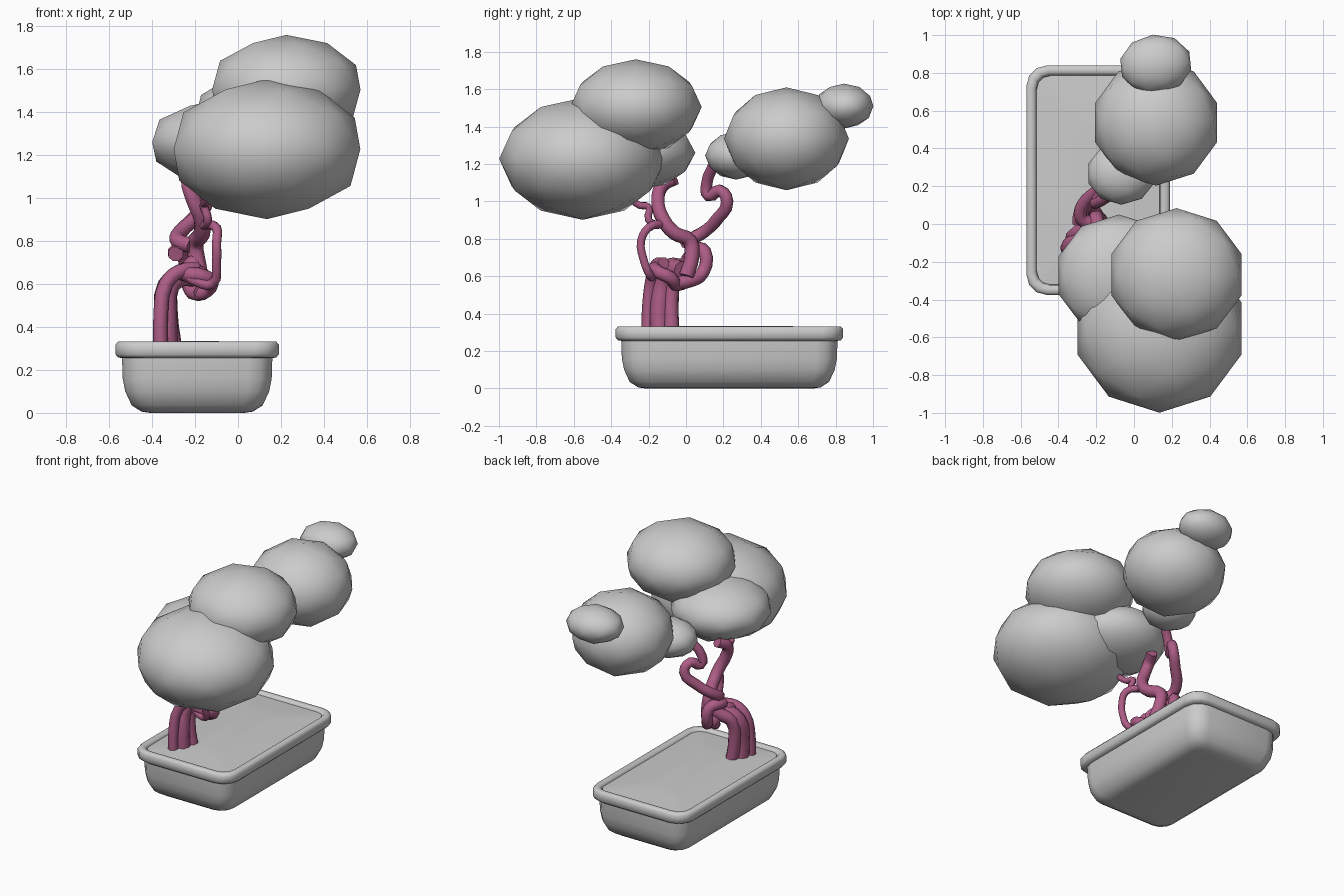
import bpy, bmesh, math

PX, PY, HX, HY = -0.19, 0.232, 0.38, 0.608   # pot centre and half sizes

def rounded_ring(inset, z, radius):
    hx, hy = HX - inset, HY - inset
    pts = []
    for i, (sx, sy) in enumerate([(1, 1), (-1, 1), (-1, -1), (1, -1)]):
        for k in range(4):
            a = math.radians(90 * i + 30 * k)
            pts.append((PX + sx * (hx - radius) + radius * math.cos(a),
                        PY + sy * (hy - radius) + radius * math.sin(a), z))
    return pts

def loft(name, profile, angle):
    bm = bmesh.new()
    rings = [[bm.verts.new(p) for p in rounded_ring(*r)] for r in profile]
    n = len(rings[0])
    for a, b in zip(rings, rings[1:]):
        for i in range(n):
            bm.faces.new((a[i], a[(i + 1) % n], b[(i + 1) % n], b[i]))
    bm.faces.new(rings[0][::-1])
    bm.faces.new(rings[-1])
    bmesh.ops.recalc_face_normals(bm, faces=bm.faces)
    me = bpy.data.meshes.new(name)
    bm.to_mesh(me)
    bm.free()
    ob = bpy.data.objects.new(name, me)
    bpy.context.collection.objects.link(ob)
    bpy.ops.object.select_all(action='DESELECT')
    ob.select_set(True)
    bpy.context.view_layer.objects.active = ob
    bpy.ops.object.shade_smooth_by_angle(angle=math.radians(angle))
    return ob

# Pot: rounded bowl with a rolled rim (inset, height, corner radius)
loft("pot", [(0.16, 0.0, 0.06), (0.12, 0.006, 0.08), (0.075, 0.035, 0.09),
             (0.045, 0.10, 0.10), (0.033, 0.16, 0.11), (0.03, 0.255, 0.11),
             (0.012, 0.258, 0.11), (0.0, 0.272, 0.11), (0.0, 0.318, 0.11),
             (0.012, 0.332, 0.10), (0.04, 0.332, 0.08), (0.052, 0.318, 0.07),
             (0.06, 0.27, 0.07)], 50)

# Soil: very slightly mounded bed
loft("soil", [(0.055, 0.28, 0.07), (0.055, 0.316, 0.07), (0.17, 0.326, 0.06),
              (0.30, 0.335, 0.04)], 40)

# Foliage clumps: centre, radii, turn about z in degrees
clumps = {
    "front_foliage": ((0.135, -0.553, 1.228), (0.457, 0.446, 0.326), 0),
    "top_foliage": ((0.225, -0.268, 1.505), (0.363, 0.352, 0.255), 0),
    "left_foliage": ((-0.08, -0.272, 1.26), (0.336, 0.322, 0.20), 0),
    "small_foliage": ((-0.067, 0.268, 1.245), (0.184, 0.166, 0.128), 0),
    "back_foliage": ((0.117, 0.537, 1.335), (0.34, 0.334, 0.275), 0),
    "tip_foliage": ((0.115, 0.845, 1.51), (0.193, 0.158, 0.12), 6),
}
for name, (loc, rad, turn) in clumps.items():
    bpy.ops.mesh.primitive_ico_sphere_add(subdivisions=2, radius=1, location=loc)
    ob = bpy.context.object
    ob.name = name
    ob.scale = rad
    ob.rotation_euler[2] = math.radians(turn)
    bpy.ops.object.shade_smooth()

# Bark colour
bark = bpy.data.materials.new("bark")
bark.diffuse_color = (0.42, 0.11, 0.24, 1)

def tube(name, radius, pts, cyclic=False, end=1.0):
    cu = bpy.data.curves.new(name, 'CURVE')
    cu.dimensions = '3D'
    cu.bevel_depth = radius
    cu.bevel_resolution = 2
    cu.resolution_u = 3
    cu.use_fill_caps = True
    sp = cu.splines.new('BEZIER')
    sp.bezier_points.add(len(pts) - 1)
    sp.use_cyclic_u = cyclic
    for i, (bp, p) in enumerate(zip(sp.bezier_points, pts)):
        bp.co = p
        bp.handle_left_type = bp.handle_right_type = 'AUTO'
        bp.radius = 1 + (end - 1) * i / (len(pts) - 1)
    ob = bpy.data.objects.new(name, cu)
    bpy.context.collection.objects.link(ob)
    cu.materials.append(bark)

# Trunk strands rising from the soil and bending towards the knot
tube("trunk_front", 0.034, [(-0.36, -0.205, 0.30), (-0.36, -0.20, 0.45), (-0.335, -0.18, 0.60),
                            (-0.27, -0.16, 0.66), (-0.19, -0.12, 0.67)])
tube("trunk_middle", 0.052, [(-0.33, -0.14, 0.30), (-0.335, -0.14, 0.45), (-0.325, -0.11, 0.59),
                             (-0.25, -0.07, 0.64), (-0.17, -0.02, 0.63)])
tube("trunk_back", 0.042, [(-0.30, -0.075, 0.30), (-0.32, -0.08, 0.45), (-0.31, -0.06, 0.60),
                           (-0.25, -0.01, 0.65), (-0.20, 0.02, 0.70)])

# Knot: looped strand in the middle of the trunk
tube("knot", 0.036, [(-0.26, -0.13, 0.65), (-0.15, -0.16, 0.63), (-0.13, -0.08, 0.59),
                     (-0.19, -0.05, 0.555), (-0.23, 0.01, 0.60), (-0.24, -0.04, 0.66)], True)

# Side loop behind the knot
tube("side_loop", 0.037, [(-0.17, -0.08, 0.56), (-0.19, 0.03, 0.58), (-0.23, 0.09, 0.62),
                          (-0.25, 0.10, 0.73), (-0.29, 0.04, 0.75), (-0.29, 0.0, 0.74)])

# Main branch to the left clump
tube("main_branch", 0.042, [(-0.17, 0.0, 0.60), (-0.19, 0.03, 0.70), (-0.20, 0.02, 0.79),
                            (-0.17, -0.06, 0.83), (-0.17, -0.12, 0.90), (-0.21, -0.15, 1.00),
                            (-0.23, -0.13, 1.08), (-0.20, -0.06, 1.12)], end=0.85)

# Back branch to the small clump
tube("back_branch", 0.037, [(-0.22, 0.0, 0.78), (-0.28, 0.03, 0.80), (-0.27, 0.10, 0.84),
                            (-0.20, 0.17, 0.91), (-0.14, 0.22, 1.00), (-0.16, 0.18, 1.06),
                            (-0.20, 0.12, 1.03), (-0.20, 0.11, 1.09), (-0.13, 0.15, 1.20)], end=0.8)

# Thin shoots: one curling off the knot, one reaching the front clump
tube("thin_shoot", 0.023, [(-0.26, -0.15, 0.65), (-0.19, -0.18, 0.61), (-0.12, -0.19, 0.60),
                           (-0.10, -0.23, 0.70), (-0.10, -0.24, 0.79), (-0.10, -0.20, 0.86),
                           (-0.16, -0.13, 0.88)])
tube("front_twig", 0.02, [(-0.16, -0.14, 0.87), (-0.14, -0.20, 0.90), (-0.16, -0.20, 0.97),
                          (-0.15, -0.25, 0.98), (-0.14, -0.31, 1.03)])
